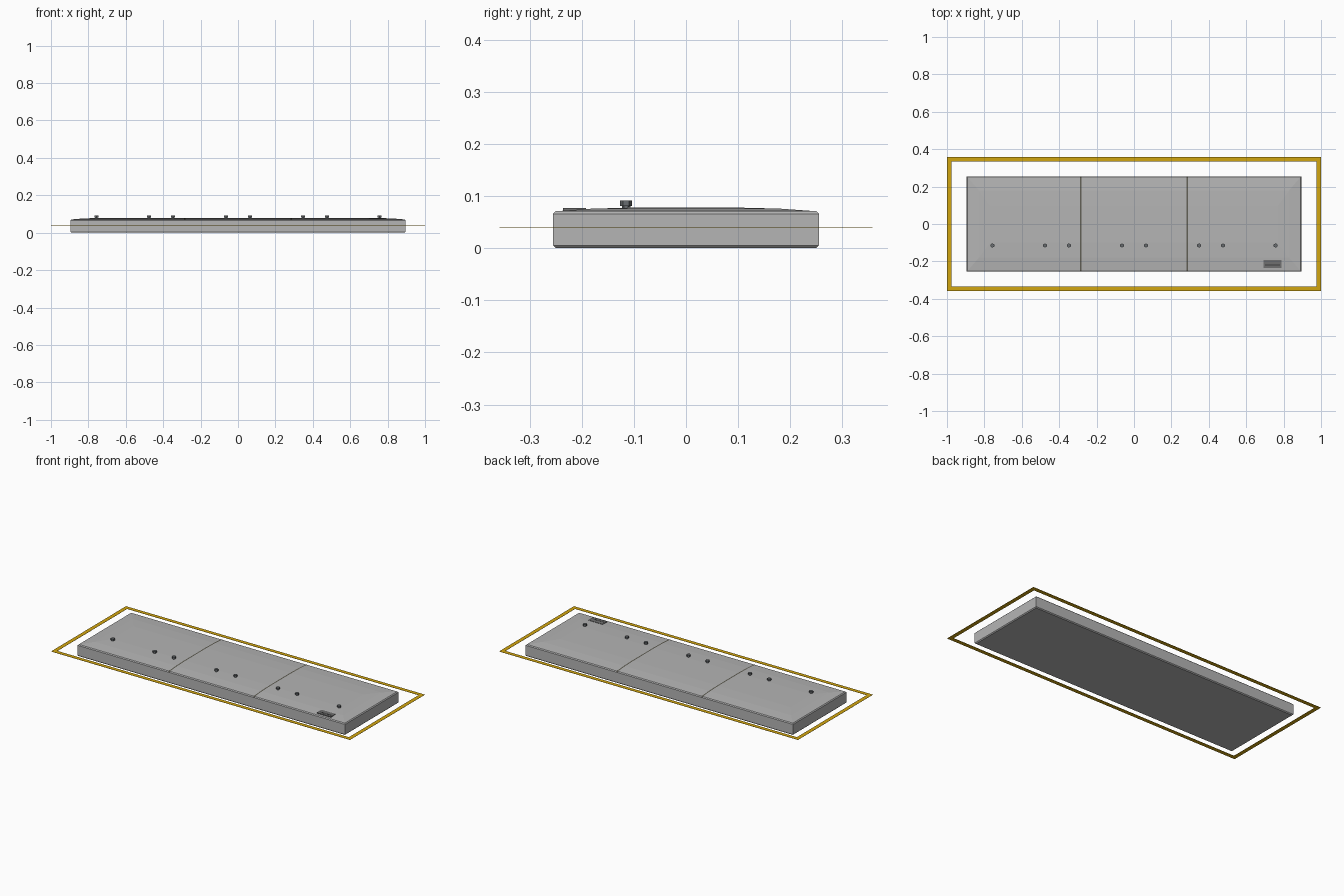
import bpy, bmesh

if "Cube" in bpy.data.objects:
    bpy.data.objects.remove(bpy.data.objects["Cube"])


def material(name, colour):
    m = bpy.data.materials.new(name)
    m.use_nodes = True
    m.diffuse_color = (*colour, 1)
    bsdf = m.node_tree.nodes["Principled BSDF"]
    bsdf.inputs["Base Color"].default_value = (*colour, 1)
    bsdf.inputs["Roughness"].default_value = 0.8
    return m


CONCRETE = material("concrete grey", (0.46, 0.46, 0.46))
YELLOW = material("safety yellow", (0.65, 0.38, 0.005))
STEEL = material("dark steel", (0.14, 0.15, 0.16))
JOINT = material("joint filler", (0.12, 0.115, 0.09))
VENT = material("vent grey", (0.16, 0.16, 0.16))
SLOT = material("slot dark", (0.05, 0.05, 0.05))


def finish(name, bm, mat):
    bmesh.ops.recalc_face_normals(bm, faces=bm.faces)
    mesh = bpy.data.meshes.new(name)
    bm.to_mesh(mesh)
    bm.free()
    mesh.materials.append(mat)
    obj = bpy.data.objects.new(name, mesh)
    bpy.context.collection.objects.link(obj)
    return obj


def rect_ring(bm, hx, hy, z):
    return [bm.verts.new((sx * hx, sy * hy, z))
            for sx, sy in ((-1, -1), (1, -1), (1, 1), (-1, 1))]


def bridge(bm, a, b):
    for i in range(len(a)):
        j = (i + 1) % len(a)
        bm.faces.new((a[i], a[j], b[j], b[i]))


def box(name, centre, size, mat):
    bm = bmesh.new()
    bmesh.ops.create_cube(bm, size=1)
    bmesh.ops.scale(bm, vec=size, verts=bm.verts)
    bmesh.ops.translate(bm, vec=centre, verts=bm.verts)
    return finish(name, bm, mat)


# Slab: stacked rectangles with softened edges and a shallow crowned top
PROFILE = [(0.89, 0.25, 0), (0.895, 0.255, 0.005), (0.895, 0.255, 0.066),
           (0.89, 0.25, 0.071), (0.83, 0.18, 0.076), (0.77, 0.1, 0.078)]
bm = bmesh.new()
rings = [rect_ring(bm, *p) for p in PROFILE]
for lower, upper in zip(rings, rings[1:]):
    bridge(bm, lower, upper)
bm.faces.new(rings[0][::-1])
bm.faces.new(rings[-1])
finish("concrete_slab", bm, CONCRETE)

# Expansion joints: thin strips that follow the crown
crown = [(-y, z) for _, y, z in PROFILE[2:]] + [(y, z) for _, y, z in PROFILE[:1:-1]]
for side, x in (("right", -0.284), ("left", 0.284)):
    bm = bmesh.new()
    edges = [[bm.verts.new((x + dx, y, z + 0.0006)) for y, z in crown]
             for dx in (-0.004, 0.004)]
    for i in range(len(crown) - 1):
        bm.faces.new((edges[0][i], edges[1][i], edges[1][i + 1], edges[0][i + 1]))
    finish("joint_" + side, bm, JOINT)

# Painted boundary frame around the slab
bm = bmesh.new()
loops = [rect_ring(bm, hx, hy, z)
         for z in (0.0395, 0.0405)
         for hx, hy in ((1.0, 0.358), (0.975, 0.333))]
for a, b in ((0, 1), (1, 3), (3, 2), (2, 0)):
    bridge(bm, loops[a], loops[b])
finish("boundary_frame", bm, YELLOW)

# Anchor bolts: hexagonal stem with a wider cap
n = 0
for ax in (0.064, 0.348, 0.476, 0.757):
    for x in (-ax, ax):
        n += 1
        bm = bmesh.new()
        for radius, low, high in ((0.008, 0.07, 0.082), (0.0115, 0.081, 0.092)):
            part = bmesh.ops.create_cone(bm, cap_ends=True, segments=6,
                                         radius1=radius, radius2=radius, depth=high - low)
            bmesh.ops.translate(bm, vec=(x, -0.115, (low + high) / 2), verts=part["verts"])
        finish(f"anchor_bolt_{n}", bm, STEEL)

# Vent plate with a central slot
box("vent_plate", (0.74, -0.214, 0.074), (0.095, 0.045, 0.006), VENT)
box("vent_slot", (0.74, -0.219, 0.0766), (0.08, 0.007, 0.002), SLOT)
